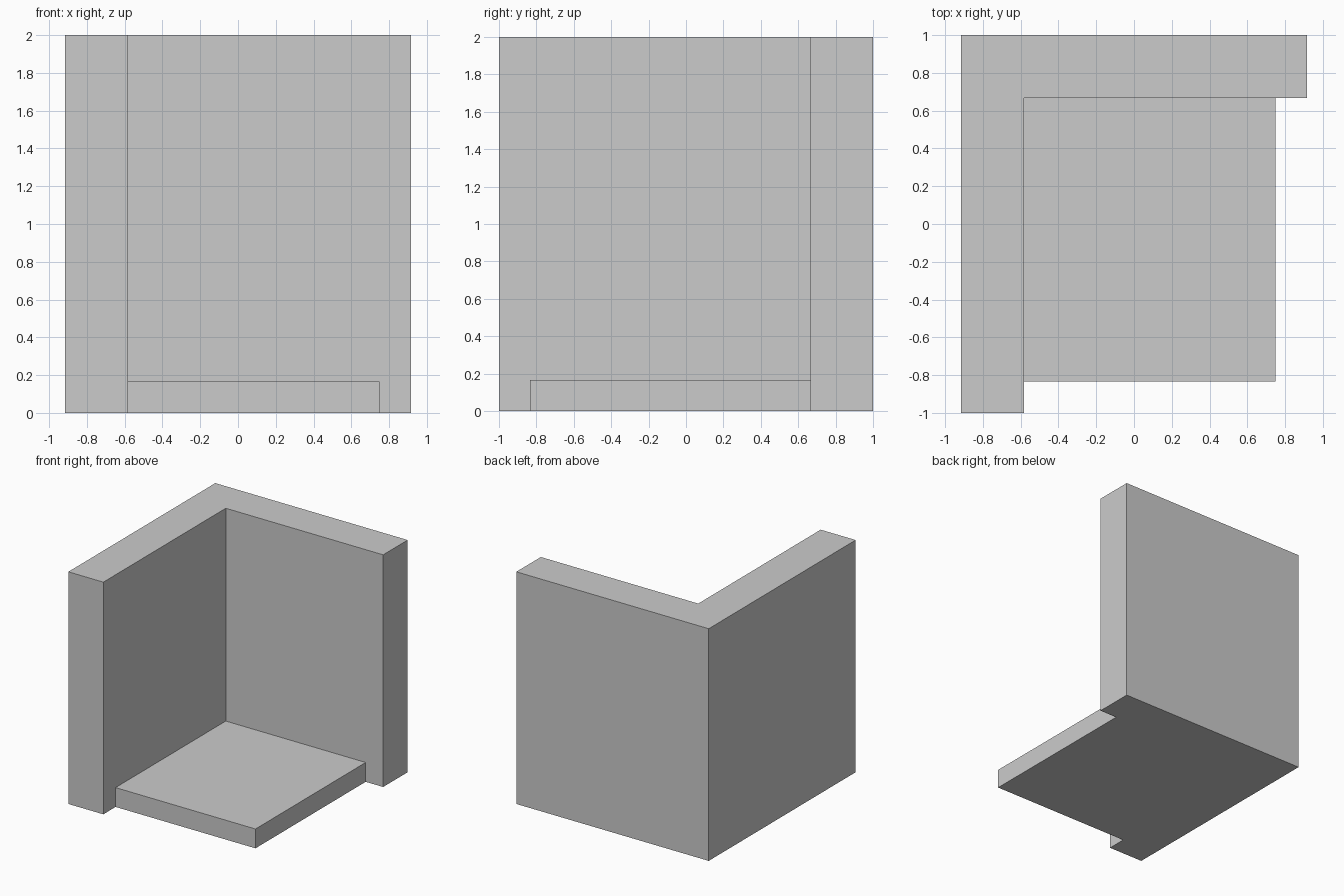
import bpy, bmesh

if "Cube" in bpy.data.objects:
    bpy.data.objects.remove(bpy.data.objects["Cube"])

U = 1 / 6  # grid module


def extrude_profile(name, points, height):
    """Extrude a counter-clockwise plan outline (in modules) up from z = 0."""
    bm = bmesh.new()
    base = bm.faces.new([bm.verts.new((x * U, y * U, 0)) for x, y in points])
    top = bmesh.ops.extrude_face_region(bm, geom=[base], use_keep_orig=True)
    verts = [g for g in top["geom"] if isinstance(g, bmesh.types.BMVert)]
    bmesh.ops.translate(bm, verts=verts, vec=(0, 0, height * U))
    bmesh.ops.recalc_face_normals(bm, faces=bm.faces[:])
    mesh = bpy.data.meshes.new(name)
    bm.to_mesh(mesh)
    bm.free()
    obj = bpy.data.objects.new(name, mesh)
    bpy.context.collection.objects.link(obj)
    return obj


# L-shaped corner walls (left side and back)
extrude_profile("corner_walls", [(-5.5, -6), (-3.5, -6), (-3.5, 4),
                                 (5.5, 4), (5.5, 6), (-5.5, 6)], 12)

# Low floor slab tucked into the corner
extrude_profile("floor_slab", [(-3.5, -5), (4.5, -5), (4.5, 4), (-3.5, 4)], 1)
